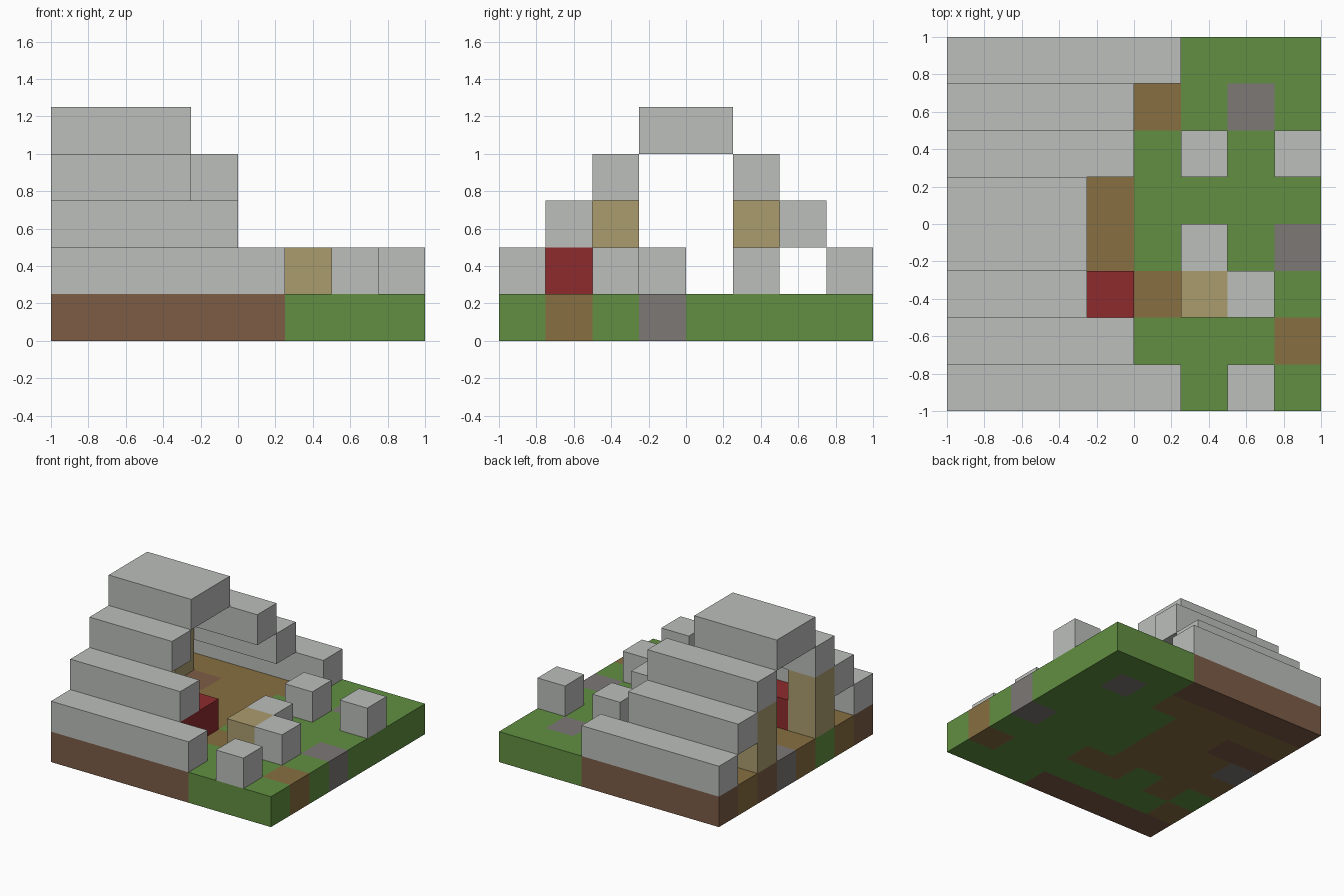
import bpy, bmesh
from mathutils import Vector

CELL = 0.25
COUNT = 8

default = bpy.data.objects.get("Cube")
if default:
    bpy.data.objects.remove(default)


def linear(byte):
    c = byte / 255
    return c / 12.92 if c <= 0.04045 else ((c + 0.055) / 1.055) ** 2.4


def material(name, rgb):
    colour = [linear(c) for c in rgb] + [1]
    mat = bpy.data.materials.new(name)
    mat.use_nodes = True
    mat.diffuse_color = colour
    node = next(n for n in mat.node_tree.nodes if n.type == "BSDF_PRINCIPLED")
    node.inputs["Base Color"].default_value = colour
    node.inputs["Roughness"].default_value = 1
    return mat


grass = material("grass green", (97, 143, 65))
earth = material("earth brown", (135, 110, 64))
brick = material("foundation brown", (125, 92, 70))
stone = material("stone grey", (124, 120, 118))
pale = material("pale grey", (188, 191, 188))
wood = material("tan wood", (171, 156, 110))
red = material("red cloth", (143, 43, 45))


def finish(name, bm, mats):
    mesh = bpy.data.meshes.new(name)
    bm.to_mesh(mesh)
    bm.free()
    for mat in mats:
        mesh.materials.append(mat)
    obj = bpy.data.objects.new(name, mesh)
    bpy.context.collection.objects.link(obj)
    return obj


def block(name, mat, start, size=(1, 1, 1)):
    """Box placed by its first grid cell and its size in cells."""
    bm = bmesh.new()
    bmesh.ops.create_cube(bm, size=1)
    for v in bm.verts:
        for axis in range(3):
            cells = start[axis] + (v.co[axis] + 0.5) * size[axis]
            v.co[axis] = cells * CELL - (1 if axis < 2 else 0)
    return finish(name, bm, [mat])


# Ground slab: one letter per cell, back row first
# g grass, e earth, b foundation, s stone
GROUND = [
    "bbbbbggg",
    "eeeeegsg",
    "bbeegggg",
    "seeegggg",
    "eeeegggs",
    "gegeeggg",
    "egggggge",
    "bbbbbggg",
]
bm = bmesh.new()
bmesh.ops.create_grid(bm, x_segments=COUNT, y_segments=COUNT, size=1)
new = bmesh.ops.extrude_face_region(bm, geom=bm.faces[:], use_keep_orig=True)
bmesh.ops.translate(bm, vec=Vector((0, 0, CELL)),
                    verts=[g for g in new["geom"] if isinstance(g, bmesh.types.BMVert)])
bmesh.ops.recalc_face_normals(bm, faces=bm.faces[:])
for face in bm.faces:
    c = face.calc_center_median()
    col, row = (max(0, min(COUNT - 1, int((p + 1) / CELL))) for p in (c.x, c.y))
    face.material_index = "gebs".index(GROUND[COUNT - 1 - row][col])
finish("ground_slab", bm, [grass, earth, brick, stone])

# Stepped roof: row, level and length of each beam
BEAMS = {
    "front_eave": (0, 1, 5), "front_lower_roof": (1, 2, 4), "front_upper_roof": (2, 3, 3),
    "back_eave": (7, 1, 5), "back_lower_roof": (6, 2, 4), "back_upper_roof": (5, 3, 4),
}
for name, (row, level, length) in BEAMS.items():
    block(name, pale, (0, row, level), (length, 1, 1))
block("roof_ridge", pale, (0, 3, 4), (3, 2, 1))

# Posts holding the roof at the open end
for name, row in (("front_post", 2), ("back_post", 5)):
    block(name, wood, (0, row, 1), (1, 1, 2))

# Bed under the front roof
block("bed", red, (1, 1, 1), (3, 2, 1))

# Loose blocks in the yard
block("wooden_crate", wood, (5, 2, 1))
for n, (col, row) in enumerate([(6, 0), (6, 2), (5, 3), (5, 5), (7, 5)], 1):
    block(f"yard_block_{n}", pale, (col, row, 1))
